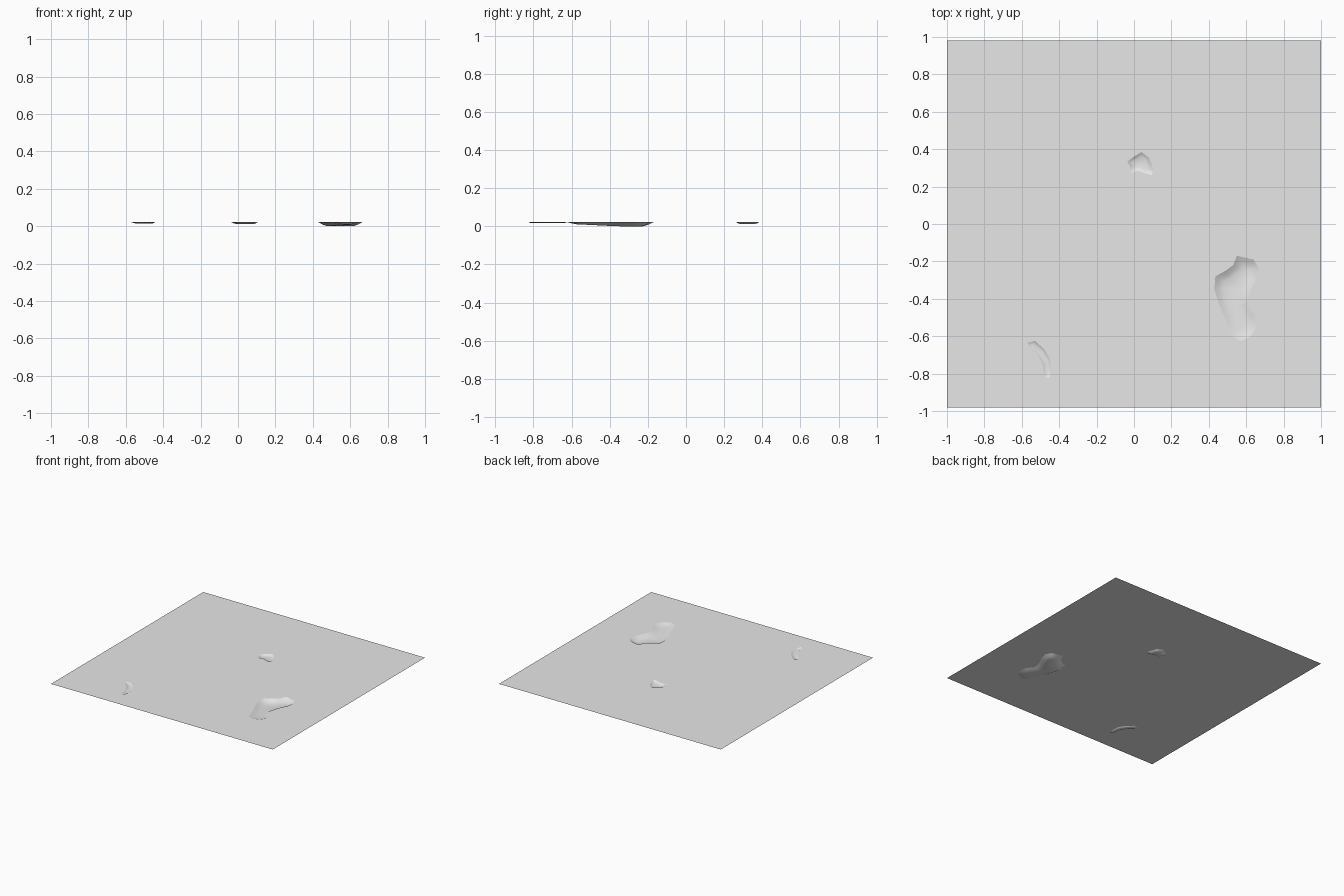
import bpy
import bmesh

cube = bpy.data.objects.get("Cube")
if cube:
    bpy.data.objects.remove(cube, do_unlink=True)

TOP = 0.022          # height of the flat sheet
HALF_X, HALF_Y = 1.0, 0.98

# Outline, wall step width and depth of each hollow
large_hollow = [(.55, -.17), (.64, -.19), (.665, -.235), (.65, -.3), (.62, -.36),
                (.6, -.43), (.645, -.49), (.65, -.56), (.62, -.605), (.57, -.625),
                (.52, -.6), (.49, -.51), (.455, -.43), (.43, -.35), (.435, -.28),
                (.49, -.25), (.53, -.22)]
middle_hollow = [(.04, .385), (.08, .355), (.105, .29), (.095, .262), (.06, .27),
                 (.02, .285), (-.02, .27), (-.02, .305), (-.035, .335), (0, .36)]
curved_hollow = [(-.57, -.635), (-.53, -.625), (-.48, -.67), (-.45, -.72),
                 (-.443, -.785), (-.455, -.825), (-.48, -.815), (-.485, -.755),
                 (-.52, -.69), (-.555, -.66)]
hollows = [(large_hollow, 0.024, TOP), (middle_hollow, 0.01, 0.01),
           (curved_hollow, 0.006, 0.006)]


def add_loop(bm, points):
    """Closed loop of vertices and edges at sheet height."""
    verts = [bm.verts.new((x, y, TOP)) for x, y in points]
    edges = [bm.edges.new((a, b)) for a, b in zip(verts, verts[1:] + verts[:1])]
    return verts, edges


def floor_share(y, low, high):
    """The large hollow is shallow at its front and deepest toward its back."""
    t = (y - low) / (high - low)
    return 0.4 + 0.6 * min(1.0, max(0.0, t * 1.7))


bm = bmesh.new()

# Flat sheet with openings
corners = [(-HALF_X, -HALF_Y), (HALF_X, -HALF_Y), (HALF_X, HALF_Y), (-HALF_X, HALF_Y)]
_, all_edges = add_loop(bm, corners)
rims = []
for points, step, depth in hollows:
    verts, edges = add_loop(bm, points)
    rims.append((verts, edges, step, depth))
    all_edges = all_edges + edges
bmesh.ops.triangle_fill(bm, use_beauty=True, use_dissolve=False,
                        edges=all_edges, normal=(0, 0, 1))
sheet_faces = set(bm.faces)

# Hollows pressed into the openings in two steps
for index, (verts, edges, step, depth) in enumerate(rims):
    floor = bm.faces.new(verts)
    floor.normal_update()
    if floor.normal.z < 0:
        floor.normal_flip()
    low, high = min(v.co.y for v in verts), max(v.co.y for v in verts)
    for share in (0.65, 1.0):
        bmesh.ops.inset_region(bm, faces=[floor], thickness=step, depth=0,
                               use_boundary=True, use_even_offset=True)
        for v in floor.verts:
            slope = floor_share(v.co.y, low, high) if index == 0 else 1.0
            v.co.z = TOP - depth * share * slope
    for edge in edges:
        edge.smooth = False

for face in bm.faces:
    face.smooth = face not in sheet_faces
bmesh.ops.triangulate(bm, faces=[f for f in bm.faces if len(f.verts) > 3])
for face in bm.faces:
    face.normal_update()
    if face.normal.z < 0:
        face.normal_flip()

mesh = bpy.data.meshes.new("ground_sheet")
bm.to_mesh(mesh)
bm.free()
ground = bpy.data.objects.new("ground_sheet", mesh)
bpy.context.collection.objects.link(ground)

# Single plain grey
grey = bpy.data.materials.new("light_grey")
grey.use_nodes = True
colour = (0.8, 0.8, 0.8, 1)
grey.diffuse_color = colour
for node in grey.node_tree.nodes:
    if node.type == 'BSDF_PRINCIPLED':
        node.inputs["Base Color"].default_value = colour
mesh.materials.append(grey)
